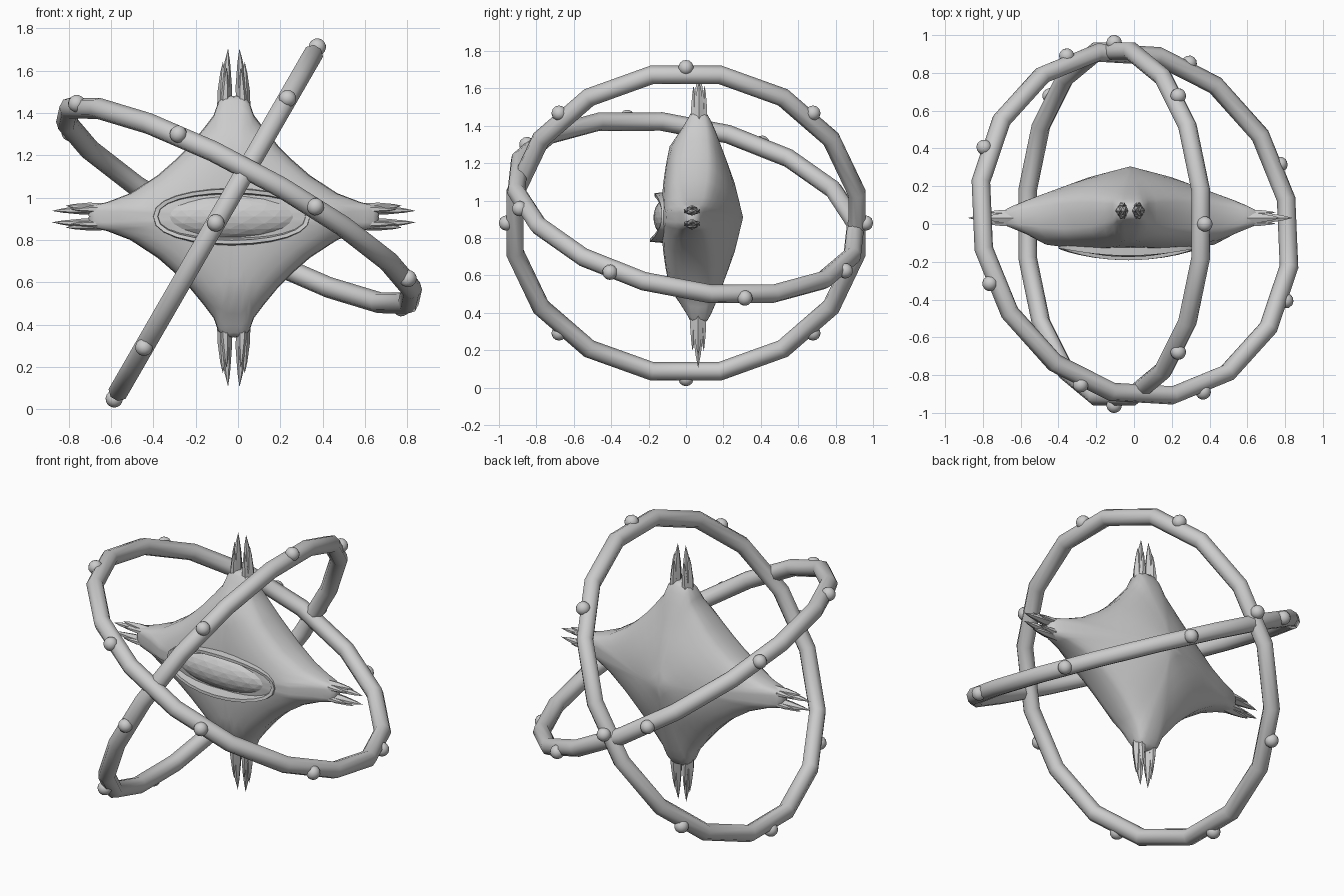
import bpy, bmesh, math
from mathutils import Vector, Matrix

if "Cube" in bpy.data.objects:
    bpy.data.objects.remove(bpy.data.objects["Cube"])

CX, CZ = -0.02, 0.91          # centre of the star body


def finish(bm, name, angle=None):
    bmesh.ops.recalc_face_normals(bm, faces=bm.faces[:])
    me = bpy.data.meshes.new(name)
    bm.to_mesh(me)
    bm.free()
    ob = bpy.data.objects.new(name, me)
    bpy.context.collection.objects.link(ob)
    if angle:
        bpy.ops.object.select_all(action='DESELECT')
        ob.select_set(True)
        bpy.context.view_layer.objects.active = ob
        bpy.ops.object.shade_smooth_by_angle(angle=math.radians(angle))
    return ob


def lerp(table, r):
    for (a, va), (b, vb) in zip(table, table[1:]):
        if r <= b:
            return va + (vb - va) * (r - a) / (b - a)
    return table[-1][1]


def loft(bm, loops, close=True):
    n = len(loops[0])
    for a, b in zip(loops, loops[1:]):
        for i in range(n):
            j = (i + 1) % n
            bm.faces.new((a[i], a[j], b[j], b[i]))


FRONT = [(0, .2), (.2, .19), (.38, .165), (.5, .09), (.62, .05)]
BACK = [(0, .235), (.2, .187), (.34, .137), (.5, .09), (.62, .05)]


def mid_y(x):
    return 0.07 - 0.055 * min(abs(x), .72)


def surface(x, z, s, side):
    r = math.hypot(x * .86, z)
    e = max(0, 1 - s ** 4) ** .25
    d = lerp(FRONT, r) if side < 0 else lerp(BACK, r)
    return mid_y(x) + side * d * e


# Star body: concave outline, domed front and back
quarter = [(0, .57), (.04, .575), (.072, .545), (.095, .48), (.14, .42),
           (.21, .335), (.28, .265), (.36, .195), (.49, .11), (.60, .068),
           (.67, .052), (.69, .03), (.685, 0)]
half = quarter + [(x, -z) for x, z in quarter[-2::-1]]
outline = half + [(-x, z) for x, z in half[-2:0:-1]]
steps = [.15, .32, .5, .66, .8, .9, .96, .99]
layers = [(s, -1) for s in steps] + [(1, 1)] + [(s, 1) for s in reversed(steps)]
bm = bmesh.new()
loops = [[bm.verts.new((CX + x * s, surface(x * s, z * s, s, d), CZ + z * s))
          for x, z in outline] for s, d in layers]
loft(bm, loops)
for loop, d in ((loops[0], -1), (loops[-1], 1)):
    c = bm.verts.new((CX, surface(0, 0, 0, d), CZ))
    for i in range(len(loop)):
        bm.faces.new((loop[i], loop[(i + 1) % len(loop)], c))
finish(bm, "star_body", 50)

# Claw-like prongs at the four points
Y = Vector((0, 1, 0))


def spike(bm, base, tip, width, depth, lat):
    axis = tip - base
    rows = []
    for t, k in ((0, 1), (.45, .8), (.8, .38)):
        rows.append([bm.verts.new(base + axis * t
                                  + lat * (math.cos(a) * width * k)
                                  + Y * (math.sin(a) * depth * k))
                     for a in [i * math.tau / 6 for i in range(6)]])
    loft(bm, rows)
    top = bm.verts.new(tip)
    for i in range(6):
        bm.faces.new((rows[-1][i], rows[-1][(i + 1) % 6], top))
    bm.faces.new(rows[0])


for name, d, start, end, y in (
        ("top", (0, 0, 1), .48, .795, .07), ("bottom", (0, 0, -1), .48, .805, .065),
        ("left", (-1, 0, 0), .60, .86, .032), ("right", (1, 0, 0), .60, .86, .032)):
    d = Vector(d)
    lat = Vector((d.z, 0, d.x))
    o = Vector((CX, y, CZ))
    k = 1 if d.z else .8
    bm = bmesh.new()
    for sg in (-1, 1):
        base = o + d * start + lat * sg * .044 * k
        #        tip lateral, tip y offset, shortening, base y offset, width, depth
        for tl, ty, short, by, w, dp in ((.027, 0, 0, 0, .034, .04),
                                         (.052, 0, .065, 0, .036, .035),
                                         (.034, -.03, .09, -.022, .024, .025),
                                         (.034, .03, .09, .022, .024, .025)):
            spike(bm, base + Y * by, o + d * (end - short) + lat * sg * tl + Y * ty,
                  w * k, dp, lat)
    finish(bm, name + "_prongs", 40)

# Eye: faceted low-poly lens
bm = bmesh.new()
bmesh.ops.create_icosphere(bm, subdivisions=3, radius=1)
bmesh.ops.transform(bm, verts=bm.verts, matrix=Matrix.Translation((CX - .01, -.075, .91))
                    @ Matrix.Diagonal((.345, .1, .115, 1)))
finish(bm, "eye")

# Eye rim: raised lid band around the lens
bm = bmesh.new()
N = 24
rows = []
for scale_x, scale_z, dy in ((.375, .137, .03), (.37, .13, -.045),
                             (.35, .112, -.045), (.335, .10, .03)):
    row = []
    for i in range(N):
        a = i * math.tau / N
        c, s = math.cos(a), math.sin(a)
        z = scale_z * math.copysign(abs(s) ** .85, s)
        row.append(bm.verts.new((CX - .01 + scale_x * c,
                                 -.135 + .05 * c * c + dy + .012 * s, .91 + z)))
    rows.append(row)
loft(bm, rows + [rows[0]])
finish(bm, "eye_rim", 35)


# Orbit rings: sixteen-sided hoops with eight beads each
def hoop(name, centre, u, n):
    u = Vector(u).normalized()
    n = Vector(n).normalized()
    v = n.cross(u).normalized()
    u = v.cross(n)
    m = Matrix((u, v, n)).transposed().to_4x4()
    m.translation = centre
    bm = bmesh.new()
    rows = []
    for i in range(16):
        a = (i + .5) * math.tau / 16
        row = []
        for j in range(8):
            b = (j + .5) * math.tau / 8
            r = .933 + .05 * math.cos(b)
            row.append(bm.verts.new((r * math.cos(a), r * math.sin(a), .05 * math.sin(b))))
        rows.append(row)
    loft(bm, rows + [rows[0]])
    bm.transform(m)
    finish(bm, name, 50)
    bm = bmesh.new()
    for i in range(8):
        a = i * math.tau / 8
        bmesh.ops.create_uvsphere(bm, u_segments=12, v_segments=8, radius=.041,
                                  matrix=Matrix.Translation((.96 * math.cos(a), .96 * math.sin(a), 0)))
    bm.transform(m)
    finish(bm, name + "_beads", 50)


hoop("steep_ring", (-.105, 0, .88), (.5, 0, .866), (.866, 0, -.5))
hoop("shallow_ring", (.005, 0, .962), (.78, .32, -.49), (.541, .214, 1))
